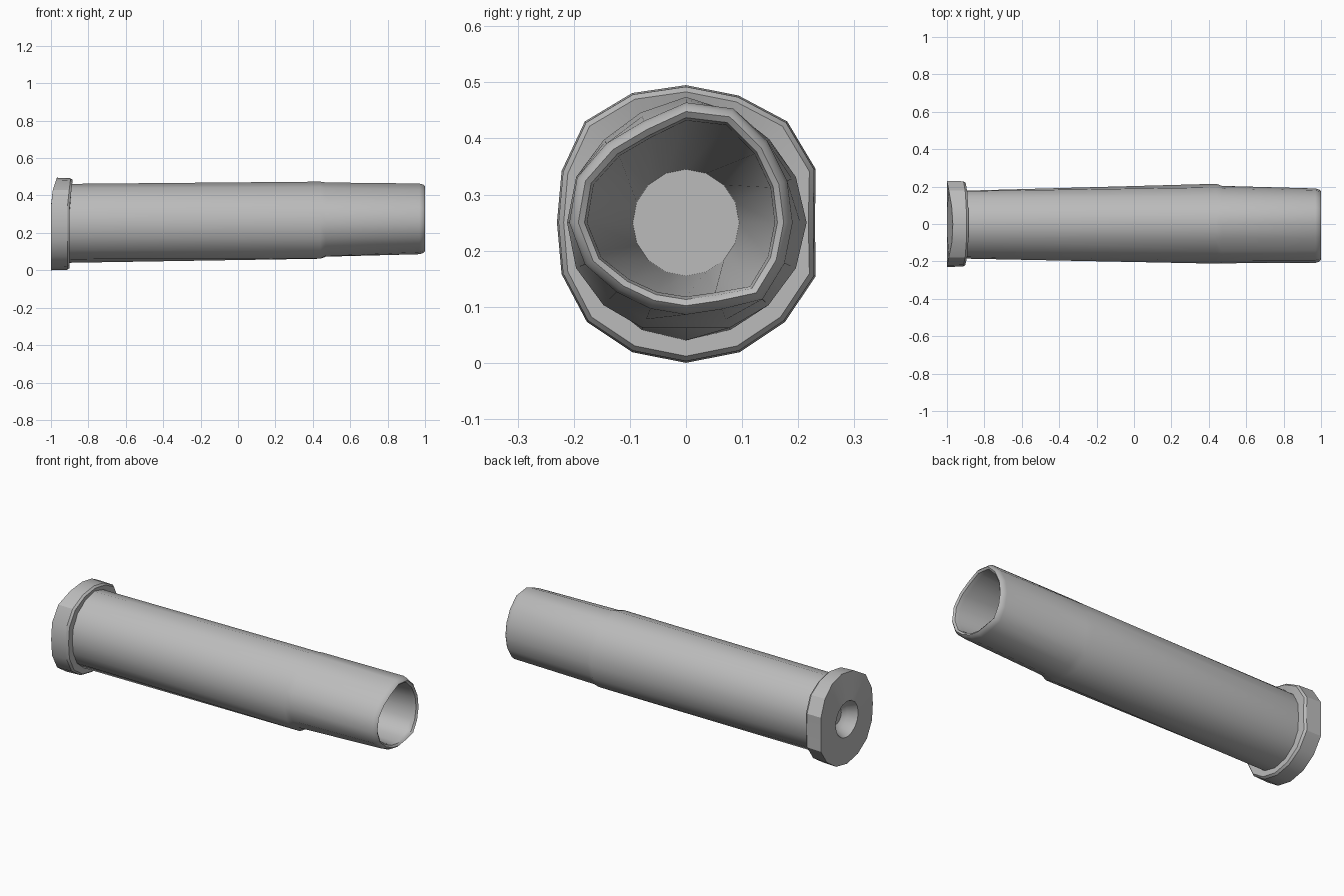
import bpy, bmesh, math

cube = bpy.data.objects.get("Cube")
if cube:
    bpy.data.objects.remove(cube, do_unlink=True)

SIDES = 16
CZ = 0.25  # height of the tube axis

metal = bpy.data.materials.new("grey metal")
metal.use_nodes = True
GREY = (0.5, 0.5, 0.5, 1)
metal.diffuse_color = GREY
metal.node_tree.nodes["Principled BSDF"].inputs["Base Color"].default_value = GREY

# Uneven cross-sections: radius every 22.5 degrees, from +y towards +z
FLANGE = [.23, .25, .255, .245, .245, .25, .255, .24,
          .23, .24, .25, .25, .25, .25, .25, .25]
REAR = [.178, .19, .2, .207, .212, .205, .2, .19,
        .185, .19, .2, .207, .21, .207, .2, .19]
SHOULDER = [.215, .212, .21, .214, .224, .212, .208, .212,
            .212, .212, .208, .203, .188, .203, .208, .212]
MOUTH = [.19, .195, .205, .22, .214, .196, .2, .21,
         .208, .195, .175, .166, .164, .167, .193, .19]


def mix(a, b, t):
    return [p + (q - p) * t for p, q in zip(a, b)]


def inset(a, d):
    return [r - d for r in a]


def loft(name, rings, cap_start=False, cap_end=False, angle=35):
    """Skin a list of (x position or function of height, radii) rings."""
    bm = bmesh.new()
    loops = []
    for x, radii in rings:
        loop = []
        for i, r in enumerate(radii):
            a = math.tau * i / SIDES
            y, z = r * math.cos(a), r * math.sin(a)
            loop.append(bm.verts.new((x(z) if callable(x) else x, y, CZ + z)))
        loops.append(loop)
    for a, b in zip(loops, loops[1:]):
        for i in range(SIDES):
            j = (i + 1) % SIDES
            bm.faces.new((a[i], b[i], b[j], a[j]))
    if cap_start:
        bm.faces.new(loops[0])
    if cap_end:
        bm.faces.new(loops[-1][::-1])
    bmesh.ops.recalc_face_normals(bm, faces=bm.faces)
    mesh = bpy.data.meshes.new(name)
    bm.to_mesh(mesh)
    bm.free()
    mesh.materials.append(metal)
    obj = bpy.data.objects.new(name, mesh)
    bpy.context.collection.objects.link(obj)
    bpy.ops.object.select_all(action='DESELECT')
    obj.select_set(True)
    bpy.context.view_layer.objects.active = obj
    bpy.ops.object.shade_smooth_by_angle(angle=math.radians(angle))
    return obj


def disc(r):
    return [r] * SIDES


def flange_back(z):  # the back edge is swept forward near the top
    return -1 + max(0, z - .15) * .33


def flange_front(z):
    return -.9 + max(0, z - .1) * .12


# Base flange with a dished primer recess
loft("base_flange", [
    (-.93, disc(.05)),
    (-.95, disc(.075)),
    (-1, disc(.1)),
    (flange_back, FLANGE),
    (lambda z: flange_front(z) - .012, inset(FLANGE, .003)),
    (flange_front, inset(FLANGE, .012)),
    (-.9, inset(REAR, .02)),
], cap_start=True, angle=30)

# Tube: outer body, crimped neck, rounded lip and tapering bore in one skin
neck = mix(SHOULDER, MOUTH, .45)
lip = inset(MOUTH, .002)
bore = inset(MOUTH, .032)
floor = disc(.095)
loft("tube", [
    (-.91, REAR),
    (.44, SHOULDER),
    (.47, neck),
    (.97, MOUTH),
    (.99, inset(MOUTH, .006)),
    (1, inset(MOUTH, .016)),
    (.992, inset(MOUTH, .027)),
    (.97, bore),
    (-.85, floor),
], cap_end=True, angle=40)
